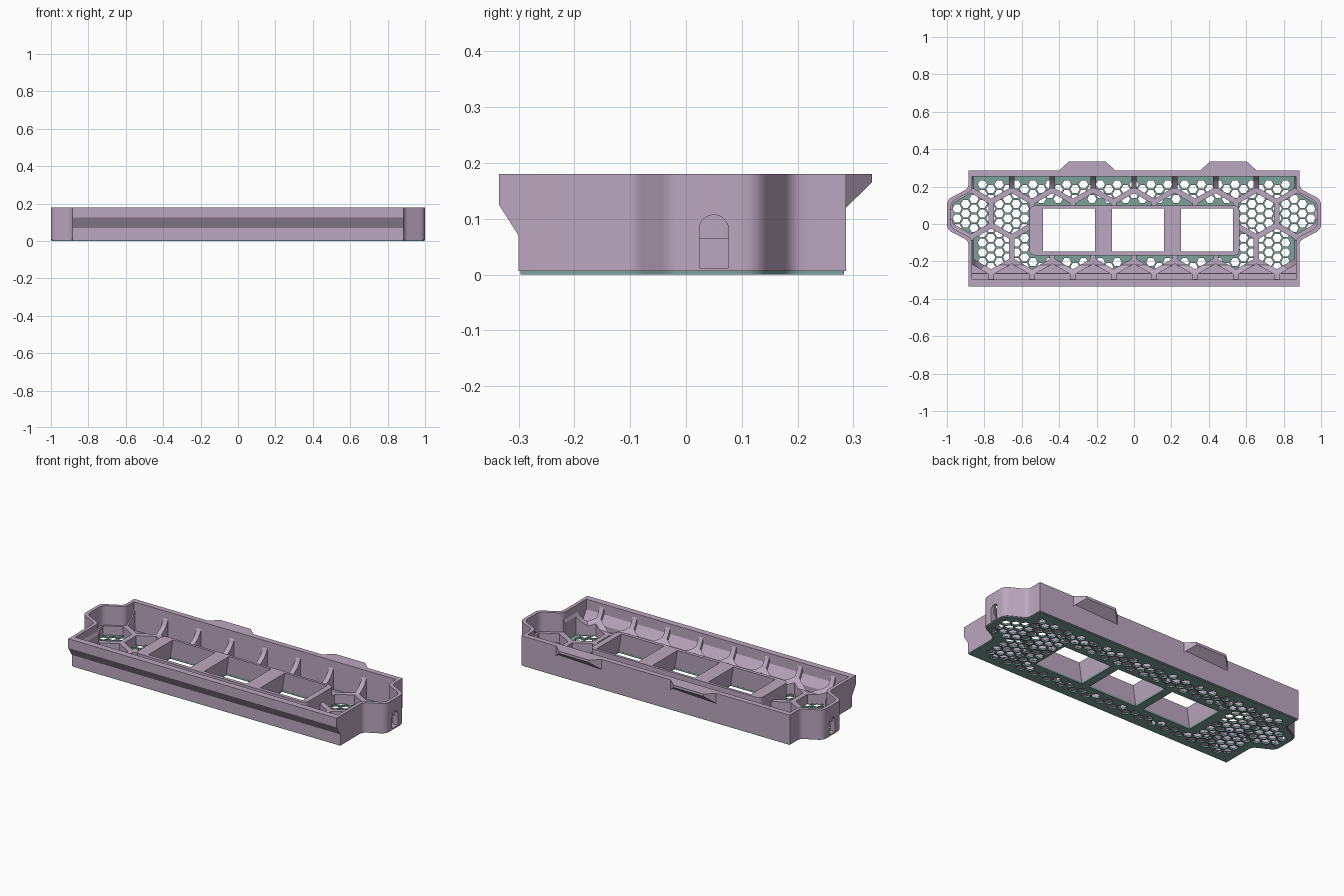
import bpy, bmesh, math
from mathutils import Vector

cube = bpy.data.objects.get("Cube")
if cube:
    bpy.data.objects.remove(cube, do_unlink=True)


def material(name, rgb):
    m = bpy.data.materials.new(name)
    m.use_nodes = True
    m.diffuse_color = (*rgb, 1)
    m.node_tree.nodes["Principled BSDF"].inputs["Base Color"].default_value = (*rgb, 1)
    return m


MAUVE = material("mauve", (0.50, 0.39, 0.52))
TEAL = material("teal", (0.20, 0.36, 0.33))


def prism(name, outlines, lo, hi, axis="Z"):
    """Extrude one or more 2D outlines along an axis into one object."""
    place = {"X": lambda a, b, t: (t, a, b),
             "Y": lambda a, b, t: (a, t, b),
             "Z": lambda a, b, t: (a, b, t)}[axis]
    bm = bmesh.new()
    for pts in outlines:
        low = [bm.verts.new(place(a, b, lo)) for a, b in pts]
        top = [bm.verts.new(place(a, b, hi)) for a, b in pts]
        bm.faces.new(low[::-1])
        bm.faces.new(top)
        for i in range(len(pts)):
            j = (i + 1) % len(pts)
            bm.faces.new((low[i], low[j], top[j], top[i]))
    bmesh.ops.recalc_face_normals(bm, faces=bm.faces)
    me = bpy.data.meshes.new(name)
    bm.to_mesh(me)
    bm.free()
    ob = bpy.data.objects.new(name, me)
    bpy.context.collection.objects.link(ob)
    return ob


def combine(ob, other, op="DIFFERENCE"):
    mod = ob.modifiers.new("cut", "BOOLEAN")
    mod.operation, mod.solver, mod.object = op, "MANIFOLD", other
    bpy.context.view_layer.objects.active = ob
    bpy.ops.object.modifier_apply(modifier=mod.name)
    bpy.data.objects.remove(other, do_unlink=True)


def finish(ob, mat):
    ob.data.materials.clear()
    ob.data.materials.append(mat)
    bpy.ops.object.select_all(action="DESELECT")
    ob.select_set(True)
    bpy.context.view_layer.objects.active = ob
    bpy.ops.object.shade_smooth_by_angle(angle=math.radians(25))


def rounded(pts, steps=5):
    """Round each (x, y, reach) corner with a quadratic curve."""
    out = []
    for i, (x, y, r) in enumerate(pts):
        p = Vector((x, y))
        if r == 0:
            out.append((x, y))
            continue
        a = p + (Vector(pts[i - 1][:2]) - p).normalized() * r
        b = p + (Vector(pts[(i + 1) % len(pts)][:2]) - p).normalized() * r
        for k in range(steps + 1):
            t = k / steps
            out.append(tuple(a * (1 - t) ** 2 + p * 2 * t * (1 - t) + b * t * t))
    return out


def tray_outline(d, front, back):
    """Symmetric tray outline with an ear at each end, inset by d."""
    side, ear = 0.885 - d, 1.0 - d
    half = [(side, front, 0), (side, -0.09 + d * 0.6, 0.025), (ear, -0.03 + d * 0.6, 0.03),
            (ear, 0.13 - d * 0.6, 0.03), (side, 0.19 - d * 0.6, 0.025), (side, back, 0)]
    return rounded(half + [(-x, y, r) for x, y, r in reversed(half)])


def rect(x0, x1, y0, y1):
    return [(x0, y0), (x1, y0), (x1, y1), (x0, y1)]


def hexagon(cx, cy, r, turn):
    return [(cx + r * math.cos(math.radians(turn + 60 * k)),
             cy + r * math.sin(math.radians(turn + 60 * k))) for k in range(6)]


INNER = tray_outline(0.02, -0.265, 0.255)
WINDOWS = [-0.348, 0.021, 0.39]
arch = [(0.024, 0.012), (0.076, 0.012)] + [
    (0.05 + 0.026 * math.cos(math.pi * k / 10), 0.081 + 0.026 * math.sin(math.pi * k / 10))
    for k in range(11)]

# Outer wall with the front lip
wall = prism("tray_wall", [tray_outline(0, -0.30, 0.287)], 0.006, 0.18)
lip = [(-0.30, 0.07), (-0.335, 0.125), (-0.335, 0.18), (-0.28, 0.18), (-0.28, 0.07)]
combine(wall, prism("lip", [lip], -0.885, 0.885, "X"), "UNION")

# Two latch tabs on the back, with sloped undersides
for cx in (-0.25, 0.505):
    tab = prism("tab", [[(cx + 0.15, 0.27), (cx + 0.15, 0.287), (cx + 0.10, 0.333),
                         (cx - 0.10, 0.333), (cx - 0.15, 0.287), (cx - 0.15, 0.27)]], 0.12, 0.18)
    for v in tab.data.vertices:
        if v.co.y > 0.3 and v.co.z < 0.15:
            v.co.z = 0.165
    combine(wall, tab, "UNION")

# Hollow interior, flared front and arched end slots
combine(wall, prism("hollow", [INNER], -0.1, 0.3))
flare = [(-0.265, 0.07), (-0.297, 0.12), (-0.297, 0.3), (-0.2, 0.3), (-0.2, 0.07)]
combine(wall, prism("flare", [flare], -0.865, 0.865, "X"))
for lo, hi in ((0.9, 1.1), (-1.1, -0.9)):
    combine(wall, prism("slot", [arch], lo, hi, "X"))
finish(wall, MAUVE)

# Large honeycomb ribs that sweep up to meet the walls
ribs = prism("honeycomb_ribs", [INNER], 0.008, 0.065)
front_sweep = [(-0.298, 0.05), (-0.2, 0.05), (-0.225, 0.07), (-0.255, 0.09),
               (-0.28, 0.12), (-0.298, 0.16)]
back_sweep = [(0.262, 0.05), (0.262, 0.15), (0.245, 0.115), (0.225, 0.09), (0.18, 0.06), (0.17, 0.05)]
for pts in (front_sweep, back_sweep):
    combine(ribs, prism("sweep", [pts], -0.87, 0.87, "X"), "UNION")
for s in (-1, 1):
    pts = [(s * (x + 0.61), z) for x, z in back_sweep]
    combine(ribs, prism("sweep", [pts], -0.264, -0.085, "Y"), "UNION")

pitch = 0.218
cells, pockets = [], []
for row, y in enumerate((0.245, 0.056, -0.133, -0.322)):
    for i in range(-4, 5):
        x = i * pitch + (pitch / 2 if row % 2 == 0 else 0)
        if abs(x) < 0.9:
            (pockets if row == 3 else cells).append(hexagon(x, y, 0.109, 30))
combine(ribs, prism("cells", cells, -0.1, 0.3))
combine(ribs, prism("pockets", pockets, 0.04, 0.3))
combine(ribs, prism("core", [rect(-0.55, 0.554, -0.158, 0.089)], -0.1, 0.3))
for lo, hi in ((0.8, 1.1), (-1.1, -0.8)):
    combine(ribs, prism("slot", [arch], lo, hi, "X"))
finish(ribs, MAUVE)

# Central frame with three windows that widen downwards
c = 0.035
frame = prism("window_frame", [rounded([(-0.56, -0.168, c), (0.564, -0.168, c),
                                        (0.564, 0.099, c), (-0.56, 0.099, c)])], 0.008, 0.12)
cutter = prism("openings", [rect(w - 0.137, w + 0.137, -0.147, 0.083) for w in WINDOWS], 0.0, 0.13)
for v in cutter.data.vertices:
    if v.co.z < 0.05:
        w = min(WINDOWS, key=lambda cx: abs(cx - v.co.x))
        v.co.x += math.copysign(0.025, v.co.x - w)
        v.co.y += math.copysign(0.006, v.co.y)
combine(frame, cutter)
finish(frame, MAUVE)


# Thin base sheet perforated by a fine hexagonal mesh
def perforated(x, y):
    x = abs(x)
    if x < 0.585 and -0.19 < y < 0.12:
        return False
    in_tray = x < 0.84 and -0.245 < y < 0.235
    in_ear = x < 0.957 and abs(y - 0.05) < 0.105 - 0.4 * max(0, x - 0.865)
    return in_tray or in_ear


base = prism("mesh_base", [tray_outline(0.004, -0.296, 0.283)], 0.0, 0.011)
step = 0.052
holes = []
for i in range(-22, 23):
    for j in range(-7, 8):
        x = i * step * 0.866
        y = 0.056 + (j + 0.5 * (i % 2)) * step
        if perforated(x, y):
            holes.append(hexagon(x, y, 0.0248, 0))
holes += [rect(w - 0.16, w + 0.16, -0.152, 0.088) for w in WINDOWS]
combine(base, prism("holes", holes, -0.1, 0.1))
finish(base, TEAL)
